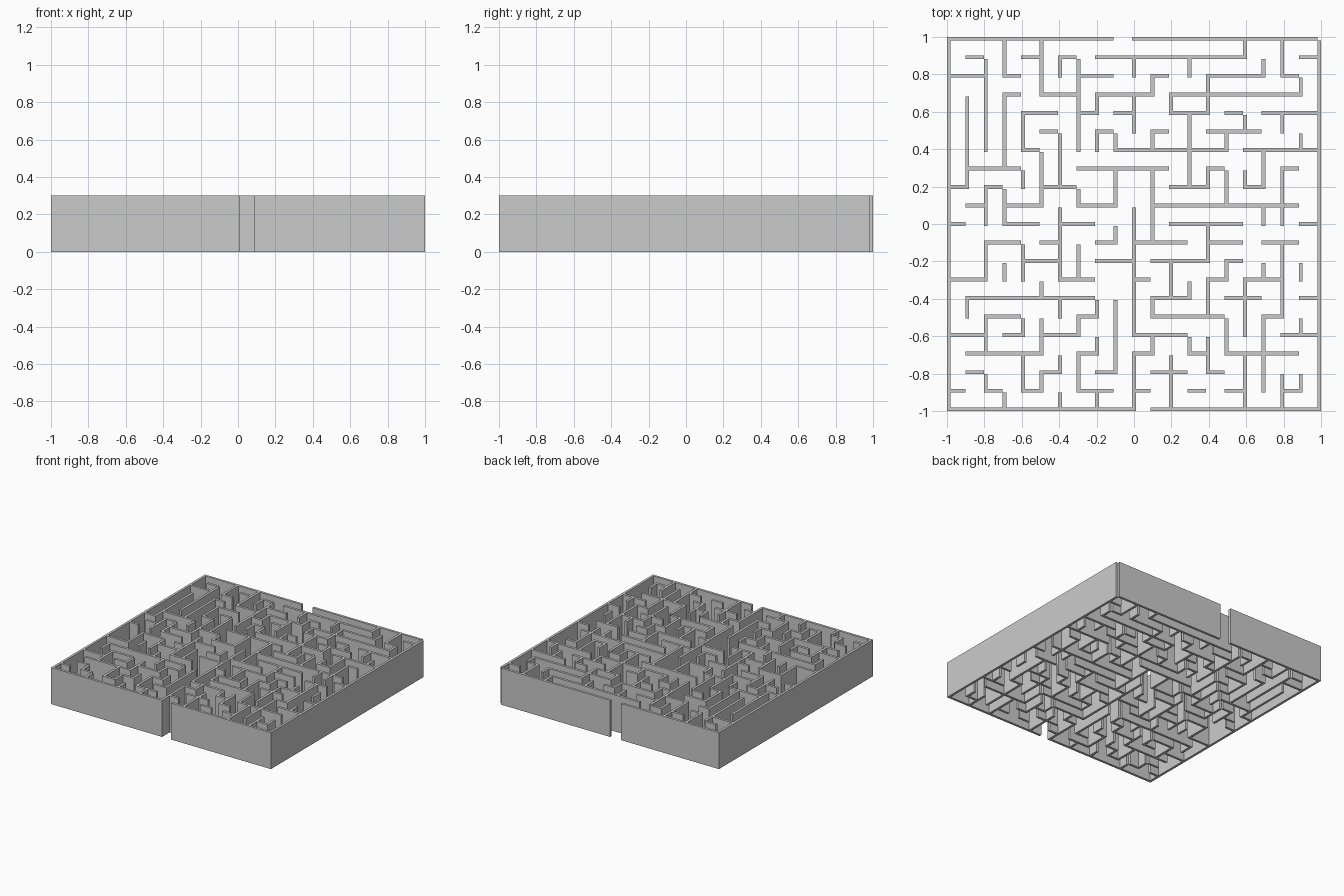
import bpy, bmesh
from mathutils import Matrix

if "Cube" in bpy.data.objects:
    bpy.data.objects.remove(bpy.data.objects["Cube"])

N, T, H = 20, 0.02, 0.3          # cells per side, wall thickness, wall height
P = (2 - T) / N                  # grid pitch
FULL = 2 ** N - 1                # an unbroken wall line

# Floor plan, walls along x: one line per grid row, back to front; 1 = wall
ROWS = [
    0b11111_11110_11111_11111,
    0b01001_01011_11111_10001,
    0b11010_00110_01001_11010,
    0b00010_11011_10111_11110,
    0b00001_10101_00110_10111,
    0b00000_10010_01001_11000,
    0b00001_00001_11111_01111,
    0b01110_00111_11001_00010,
    0b10100_11000_00110_01000,
    0b01011_00110_01111_11110,
    0b10011_01100_00111_10001,
    0b00110_10010_11101_10110,
    0b00001_10011_01110_10000,
    0b11000_01100_10001_01100,
    0b01111_11100_01100_11001,
    0b00110_00100_01111_00100,
    0b11010_11000_11100_00011,
    0b01111_00100_10010_11110,
    0b01000_10010_01101_00000,
    0b10101_00110_10010_10010,
    0b11111_11111_01111_11111,
]

# Floor plan, walls along y: one line per grid column, left to right, read back to front
COLS = [
    FULL,
    0b00011_11100_00001_00000,
    0b01111_10011_01100_11010,
    0b11011_11011_00100_00001,
    0b00001_10100_01100_10110,
    0b11100_01110_00010_11010,
    0b01000_11101_11101_00101,
    0b01111_10010_01100_10110,
    0b00010_10000_00001_01001,
    0b00000_10110_10001_11100,
    0b01011_00001_11111_10111,
    0b00100_10111_10001_01000,
    0b00010_00000_00110_00111,
    0b01001_11100_00010_01000,
    0b00110_00100_11011_01100,
    0b00000_10110_00100_11000,
    0b10001_00100_00011_10111,
    0b01000_01101_00100_11110,
    0b11001_00111_01111_00011,
    0b00100_10000_00100_10010,
    FULL,
]


def runs(line):
    """Yield start and end of each unbroken stretch of wall on a grid line."""
    start = None
    for i in range(N + 1):
        wall = i < N and line >> (N - 1 - i) & 1
        if wall and start is None:
            start = i
        elif not wall and start is not None:
            yield start, i
            start = None


def add_wall(bm, x0, x1, y0, y1):
    m = Matrix.Translation(((x0 + x1) / 2, (y0 + y1) / 2, H / 2))
    m = m @ Matrix.Diagonal((x1 - x0, y1 - y0, H, 1))
    bmesh.ops.create_cube(bm, size=1, matrix=m)


def make_object(name, bm):
    mesh = bpy.data.meshes.new(name)
    bm.to_mesh(mesh)
    bm.free()
    bpy.context.collection.objects.link(bpy.data.objects.new(name, mesh))


# Walls running left to right
bm = bmesh.new()
for r, line in enumerate(ROWS):
    y = -1 + P * (N - r)
    for a, b in runs(line):
        add_wall(bm, -1 + P * a, -1 + P * b, y, y + T)
make_object("maze_cross_walls", bm)

# Walls running front to back
bm = bmesh.new()
for c, line in enumerate(COLS):
    x = -1 + P * c
    for a, b in runs(line):
        add_wall(bm, x, x + T, -1 + P * (N - b), -1 + P * (N - a))
make_object("maze_long_walls", bm)
